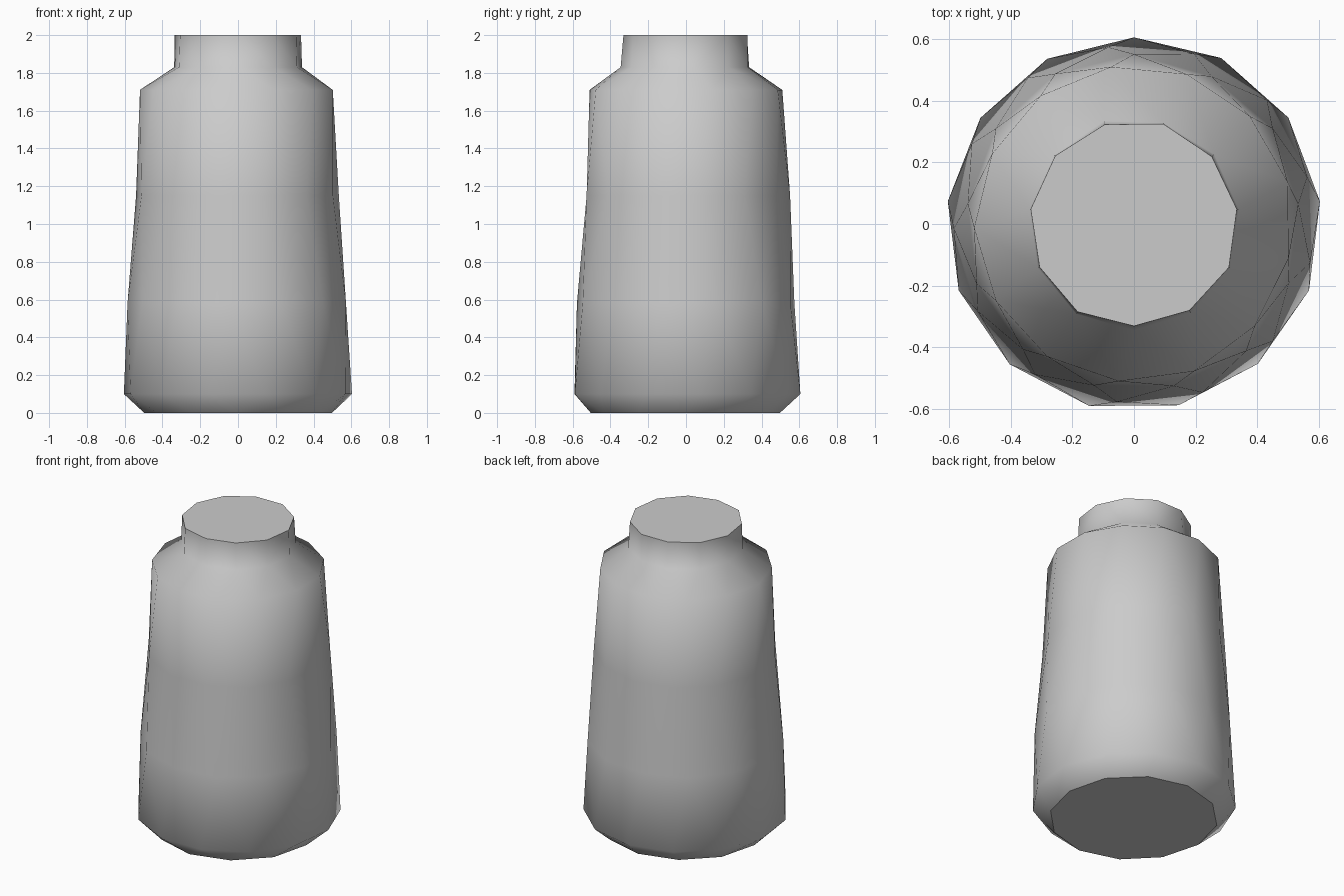
import bpy, bmesh, math, random

cube = bpy.data.objects.get("Cube")
if cube:
    bpy.data.objects.remove(cube, do_unlink=True)
random.seed(4)

grey = bpy.data.materials.new("plain_grey")
grey.use_nodes = True
COLOUR = (0.6, 0.6, 0.6, 1)
grey.diffuse_color = COLOUR
grey.node_tree.nodes["Principled BSDF"].inputs["Base Color"].default_value = COLOUR


def ring(bm, radius, z, sides, turn, wobble):
    """One closed, slightly uneven loop of edges."""
    verts = []
    for i in range(sides):
        a = math.pi / 2 + math.tau * (i + turn) / sides
        r = radius + random.uniform(-wobble, wobble)
        verts.append(bm.verts.new((r * math.cos(a), r * math.sin(a), z)))
    return [bm.edges.new((verts[i - 1], verts[i])) for i in range(sides)]


def cap(bm, edges):
    bmesh.ops.contextual_create(bm, geom=edges)


# radius, height, sides, turn, wobble: from the base up, over the rim and inside
PROFILE = [
    (0.50, 0.00, 12, 0.0, 0.005),
    (0.607, 0.10, 13, 0.0, 0.002),
    (0.585, 0.58, 13, 0.3, 0.006),
    (0.545, 1.15, 13, 0.0, 0.008),
    (0.515, 1.71, 13, 0.3, 0.004),
    (0.345, 1.83, 11, 0.5, 0.004),
    (0.335, 2.00, 11, 0.5, 0.004),
    (0.302, 2.00, 11, 0.5, 0.004),
    (0.302, 1.85, 11, 0.5, 0.004),
    (0.475, 1.69, 13, 0.3, 0.0),
    (0.535, 0.70, 13, 0.3, 0.0),
]

# Hollow jar with a flat base, sloping shoulder and short open neck
bm = bmesh.new()
rings = [ring(bm, *p) for p in PROFILE]
for lower, upper in zip(rings, rings[1:]):
    bmesh.ops.bridge_loops(bm, edges=lower + upper)
cap(bm, rings[0])
cap(bm, rings[-1])
bmesh.ops.triangulate(bm, faces=[f for f in bm.faces if len(f.verts) == 4])
bmesh.ops.recalc_face_normals(bm, faces=bm.faces)
mesh = bpy.data.meshes.new("jar")
bm.to_mesh(mesh)
bm.free()
mesh.materials.append(grey)
jar = bpy.data.objects.new("jar", mesh)
bpy.context.collection.objects.link(jar)

# Soft shading, with crisp rim, base edge and inside floor edge
bpy.ops.object.select_all(action="DESELECT")
jar.select_set(True)
bpy.context.view_layer.objects.active = jar
bpy.ops.object.shade_smooth_by_angle(angle=math.radians(65))
for edge in mesh.edges:
    if all(mesh.vertices[v].co.z < 0.001 for v in edge.vertices):
        edge.use_edge_sharp = True
